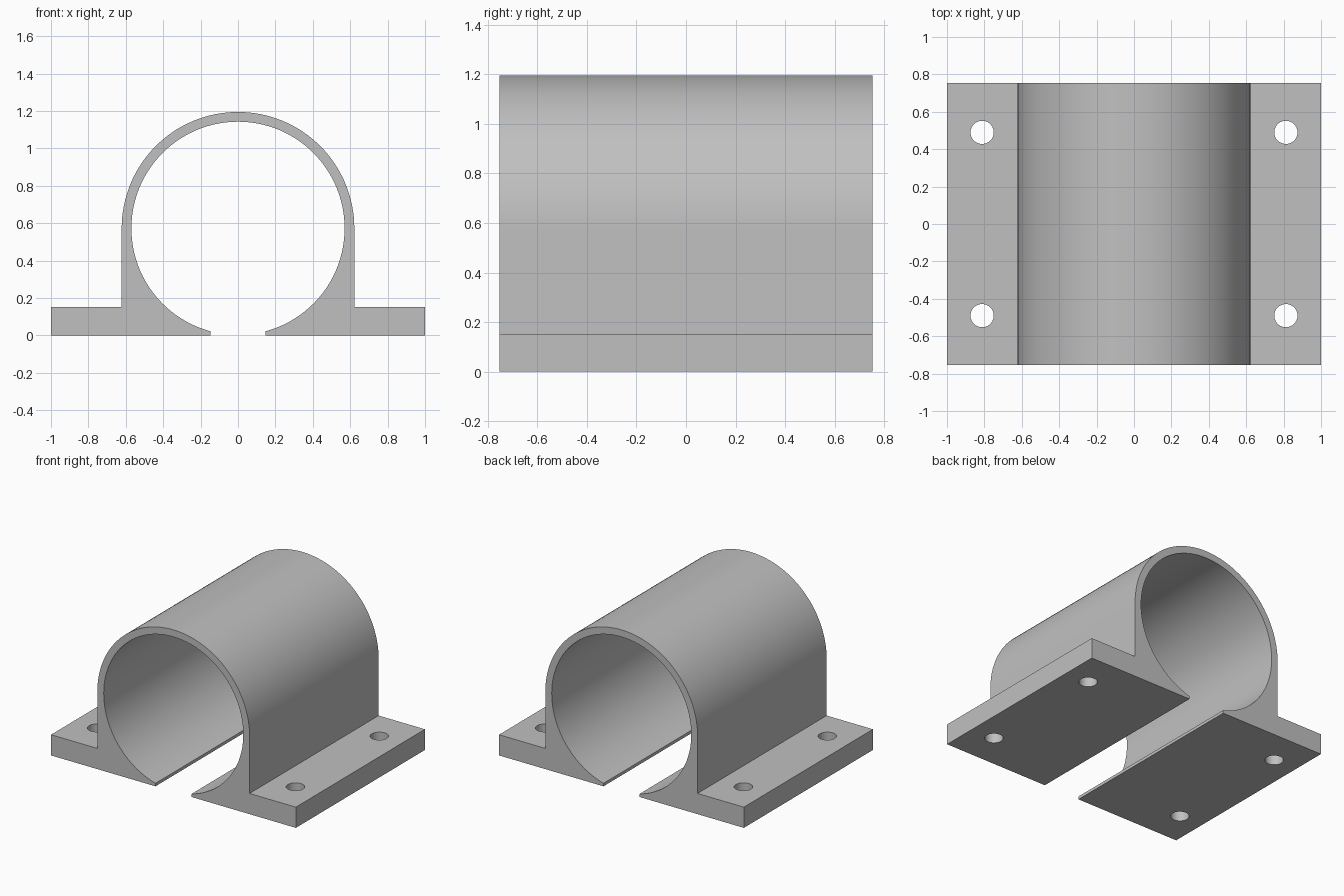
import bpy, bmesh
from math import sin, cos, asin, pi, sqrt

cube = bpy.data.objects.get("Cube")
if cube:
    bpy.data.objects.remove(cube, do_unlink=True)

HALF_LENGTH = 0.753
AXIS_Z = 0.573
OUTER_R, INNER_R = 0.622, 0.57
SLOT = 0.147
FLANGE_Z = 0.153
HOLE_X, HOLE_Y, HOLE_R = 0.812, 0.49, 0.062

grey = bpy.data.materials.new("plain grey")
grey.use_nodes = True
colour = (0.53, 0.53, 0.53, 1)
grey.diffuse_color = colour
grey.node_tree.nodes["Principled BSDF"].inputs["Base Color"].default_value = colour


def arc(radius, start, end, steps):
    """Points of an arc around the tube axis."""
    angles = [start + (end - start) * i / steps for i in range(steps + 1)]
    return [(radius * cos(a), AXIS_Z + radius * sin(a)) for a in angles]


# Clamp profile: flanges, outer arch and open bore
gap = asin(SLOT / INNER_R)
profile = [(SLOT, 0), (1, 0), (1, FLANGE_Z), (OUTER_R, FLANGE_Z)]
profile += arc(OUTER_R, 0, pi, 64)
profile += [(-OUTER_R, FLANGE_Z), (-1, FLANGE_Z), (-1, 0), (-SLOT, 0)]
profile += arc(INNER_R, 1.5 * pi - gap, gap - pi / 2, 96)

bm = bmesh.new()
face = bm.faces.new([bm.verts.new((x, -HALF_LENGTH, z)) for x, z in profile])
extruded = bmesh.ops.extrude_face_region(bm, geom=[face])["geom"]
moved = [v for v in extruded if isinstance(v, bmesh.types.BMVert)]
bmesh.ops.translate(bm, verts=moved, vec=(0, 2 * HALF_LENGTH, 0))
bmesh.ops.recalc_face_normals(bm, faces=bm.faces)
mesh = bpy.data.meshes.new("pipe_clamp")
bm.to_mesh(mesh)
bm.free()
clamp = bpy.data.objects.new("pipe_clamp", mesh)
bpy.context.collection.objects.link(clamp)
mesh.materials.append(grey)

# Bolt holes through the flanges
for sx in (-1, 1):
    for sy in (-1, 1):
        bpy.ops.mesh.primitive_cylinder_add(
            vertices=40, radius=HOLE_R, depth=0.5,
            location=(sx * HOLE_X, sy * HOLE_Y, FLANGE_Z / 2))
        cutter = bpy.context.object
        cutter.name = "bolt_hole_cutter"
        cutter.data.materials.append(grey)
        bpy.context.view_layer.objects.active = clamp
        cut = clamp.modifiers.new("bolt_hole", "BOOLEAN")
        cut.operation, cut.solver, cut.object = "DIFFERENCE", "EXACT", cutter
        bpy.ops.object.modifier_apply(modifier=cut.name)
        bpy.data.objects.remove(cutter, do_unlink=True)

# Smooth the round surfaces, keep the edges sharp
bpy.ops.object.select_all(action="DESELECT")
clamp.select_set(True)
bpy.context.view_layer.objects.active = clamp
bpy.ops.object.shade_smooth_by_angle(angle=pi / 6)
